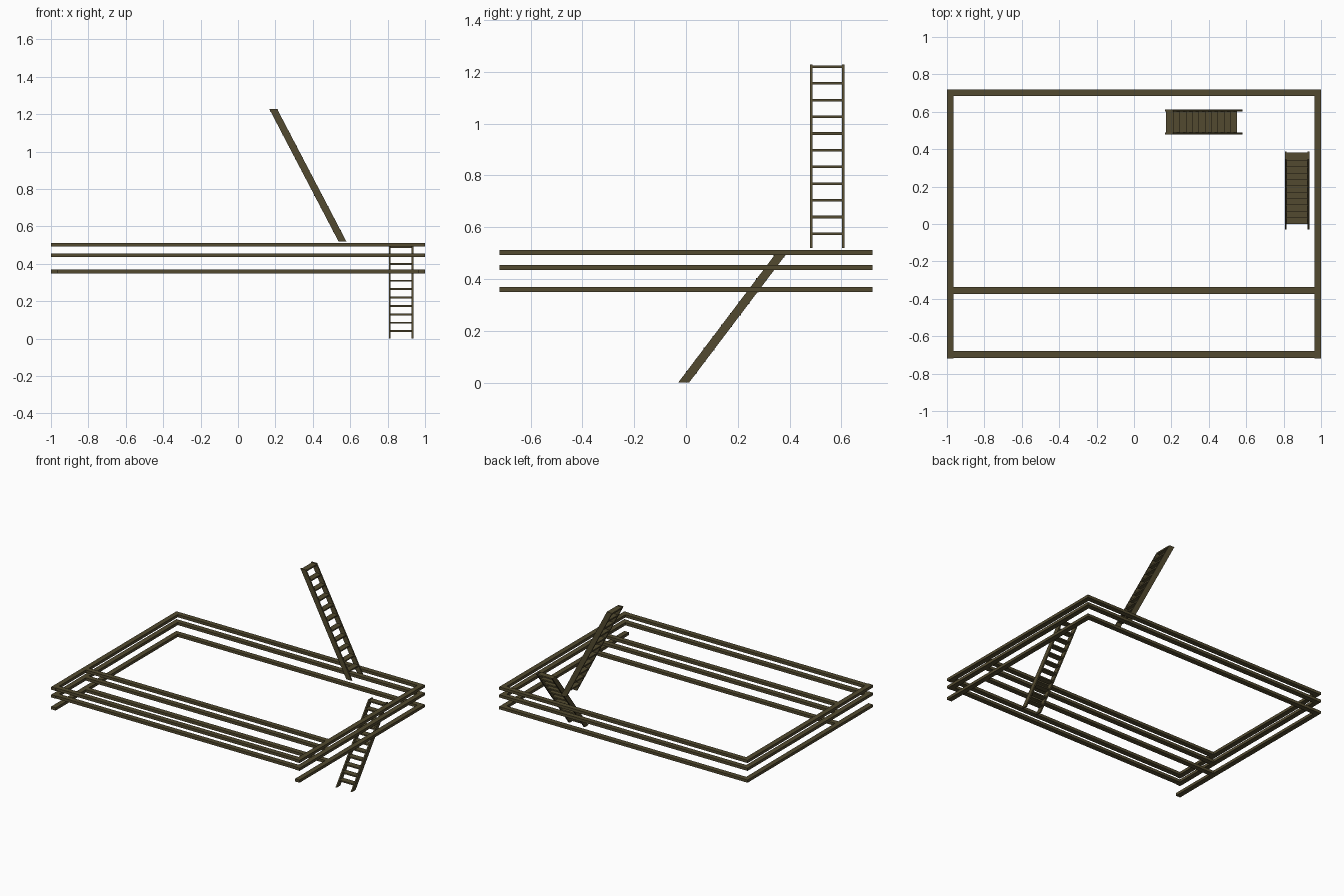
import bpy
import bmesh
from mathutils import Vector

cube = bpy.data.objects.get("Cube")
if cube:
    bpy.data.objects.remove(cube, do_unlink=True)

wood = bpy.data.materials.new("dark_olive_wood")
wood.use_nodes = True
colour = (0.085, 0.068, 0.029, 1)
wood.diffuse_color = colour
wood.node_tree.nodes["Principled BSDF"].inputs["Base Color"].default_value = colour


def add_prism(bm, outline, offset):
    """Extrude a closed outline along an offset."""
    face = bm.faces.new([bm.verts.new(p) for p in outline])
    new = bmesh.ops.extrude_face_region(bm, geom=[face])["geom"]
    verts = [v for v in new if isinstance(v, bmesh.types.BMVert)]
    bmesh.ops.translate(bm, verts=verts, vec=offset)


def add_box(bm, low, high):
    (x0, y0, z0), (x1, y1, z1) = low, high
    add_prism(bm, [(x0, y0, z0), (x1, y0, z0), (x1, y1, z0), (x0, y1, z0)],
              Vector((0, 0, z1 - z0)))


def finish(bm, name):
    bmesh.ops.recalc_face_normals(bm, faces=bm.faces[:])
    mesh = bpy.data.meshes.new(name)
    bm.to_mesh(mesh)
    bm.free()
    mesh.materials.append(wood)
    obj = bpy.data.objects.new(name, mesh)
    bpy.context.collection.objects.link(obj)
    return obj


# Rail frames: two side beams joined by beams across
HALF_X, HALF_Y, WIDTH, HEIGHT = 1.0, 0.72, 0.036, 0.02


def rail_frame(name, z, cross_ys):
    bm = bmesh.new()
    low, high = z - HEIGHT / 2, z + HEIGHT / 2
    inner = HALF_X - WIDTH
    for x in (-HALF_X, inner):
        add_box(bm, (x, -HALF_Y, low), (x + WIDTH, HALF_Y, high))
    for y in cross_ys:
        add_box(bm, (-inner, y - WIDTH / 2, low), (inner, y + WIDTH / 2, high))
    finish(bm, name)


BACK, MIDDLE, FRONT = 0.702, -0.355, -0.698
rail_frame("top_rail", 0.502, (BACK, MIDDLE, FRONT))
rail_frame("middle_rail", 0.445, (BACK, MIDDLE, FRONT))
rail_frame("floor_rail", 0.359, (BACK, MIDDLE))


# Ladders: slanted stringers with level treads between them
def ladder(name, foot, top, run, side, span, depth, first, last, count=11):
    """foot and top are the lower edge's ends; run and side are unit axes."""
    bm = bmesh.new()
    foot, top = Vector(foot), Vector(top)
    run, side = Vector(run), Vector(side)
    thick = 0.01
    for shift in (0, span - thick):
        start = side * shift
        outline = [foot, foot + run * depth, top + run * depth, top]
        add_prism(bm, [p + start for p in outline], side * thick)
    for i in range(count):
        z = first + (last - first) * i / (count - 1)
        p = foot.lerp(top, (z - foot.z) / (top.z - foot.z))
        p = p + side * thick - Vector((0, 0, 0.005))
        q = p + side * (span - 2 * thick)
        add_prism(bm, [p, p + run * depth, q + run * depth, q],
                  Vector((0, 0, 0.01)))
    finish(bm, name)


ladder("lower_ladder", (0.806, -0.03, 0), (0.806, 0.345, 0.496),
       (0, 1, 0), (1, 0, 0), 0.132, 0.042, 0.04, 0.488)
ladder("upper_ladder", (0.537, 0.479, 0.52), (0.167, 0.479, 1.228),
       (1, 0, 0), (0, 1, 0), 0.133, 0.042, 0.575, 1.22)
